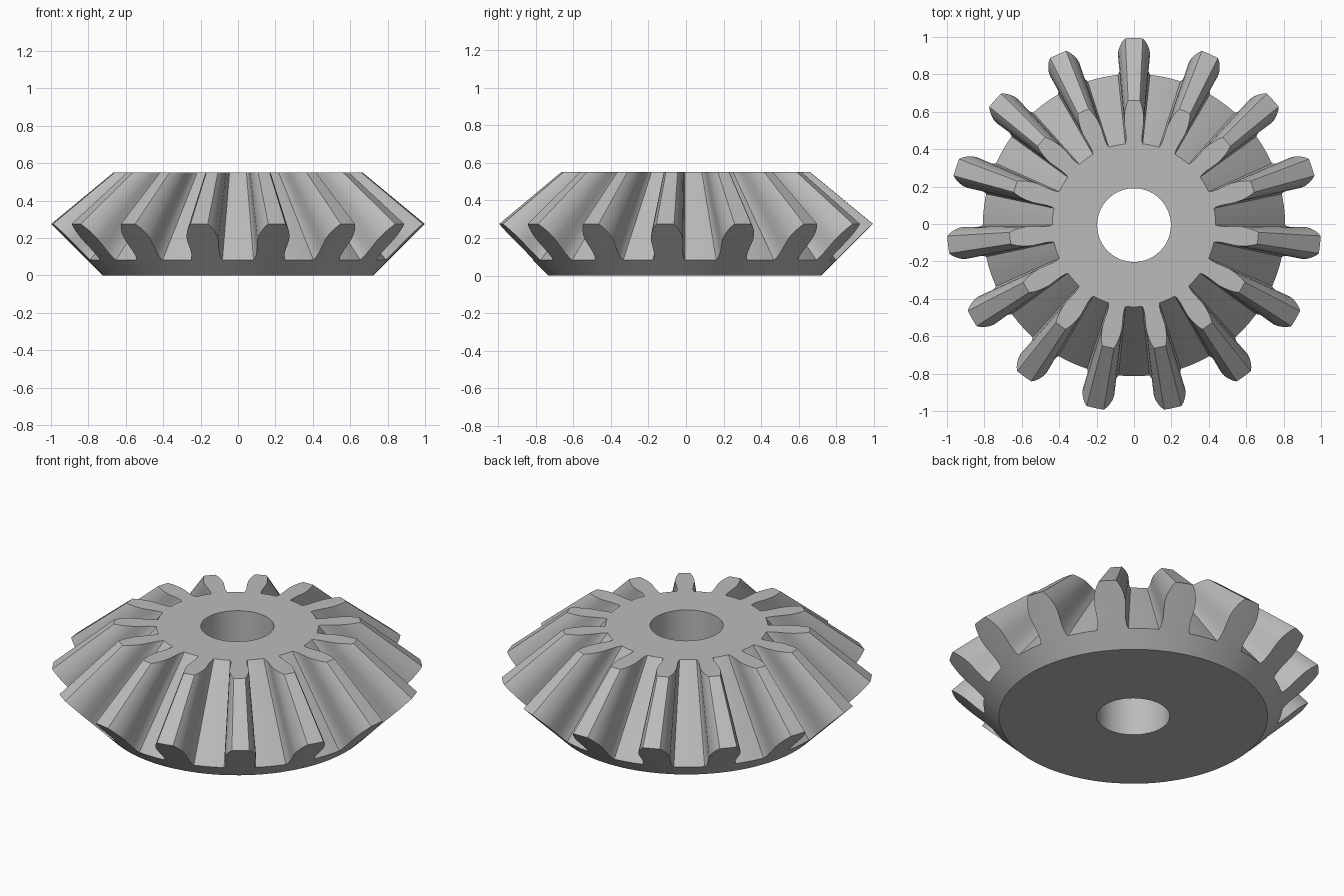
import bpy, bmesh, math

cube = bpy.data.objects.get("Cube")
if cube:
    bpy.data.objects.remove(cube, do_unlink=True)

TEETH = 15
PITCH = 2 * math.pi / TEETH
TOP, APEX = 0.55, 1.1          # top face height, apex of the tooth cones
BASE_R, ROOT_R, HOLE_R = 0.725, 0.808, 0.197
SHIFT_Y = -0.006               # centres the odd-toothed outline

# Tooth outline on the back cone: (radius, half width), root to tip
TOOTH = [(ROOT_R, 0.086), (0.822, 0.079), (0.85, 0.077), (0.88, 0.081),
         (0.915, 0.086), (0.94, 0.083), (0.965, 0.073), (0.985, 0.061), (1.0, 0.047)]

steel = bpy.data.materials.new("steel grey")
steel.use_nodes = True
grey = (0.5, 0.5, 0.5, 1)
steel.diffuse_color = grey
steel.node_tree.nodes["Principled BSDF"].inputs["Base Color"].default_value = grey

bm = bmesh.new()


def polar(r, a, z):
    return bm.verts.new((r * math.cos(a), r * math.sin(a) + SHIFT_Y, z))


def pair(r, a):
    """Vertex on the back cone and its match on the top face, towards the apex."""
    z = r - BASE_R
    k = (APEX - TOP) / (APEX - z)
    return polar(r, a, z), polar(r * k, a, TOP)


def strip(low, high):
    """Quads between two vertex rows."""
    for i in range(len(low) - 1):
        bm.faces.new((low[i], low[i + 1], high[i + 1], high[i]))


root = []                      # full root circle, as (back, top) pairs
angles = []
for t in range(TEETH):
    mid = math.pi / 2 + t * PITCH
    rows = []
    for r, half in TOOTH:
        a = half / r
        rows.append([pair(r, mid + s * a) for s in (-1, 0, 1)])
    # Tooth end faces on the back cone and the top face
    for lower, upper in zip(rows, rows[1:]):
        strip([p[0] for p in lower], [p[0] for p in upper])
        strip([p[1] for p in upper], [p[1] for p in lower])
    # Tooth flanks and tip land
    outline = [r[0] for r in rows] + [rows[-1][1]] + [r[2] for r in reversed(rows)]
    strip([p[0] for p in outline], [p[1] for p in outline])
    # Root circle under the tooth and across the gap
    a = TOOTH[0][1] / ROOT_R
    root += rows[0]
    angles += [mid - a, mid, mid + a]
    for i in (1, 2):
        g = mid + a + (PITCH - 2 * a) * i / 3
        root.append(pair(ROOT_R, g))
        angles.append(g)

# Root lands between the teeth
count = len(root)
for i in range(count):
    if i % 5 >= 2:
        land = [root[i], root[(i + 1) % count]]
        strip([p[0] for p in land], [p[1] for p in land])

# Lower back cone, underside, bore and top face
rings = [[p[0] for p in root],
         [polar(BASE_R, a, 0) for a in angles],
         [polar(HOLE_R, a, 0) for a in angles],
         [polar(HOLE_R, a, TOP) for a in angles],
         [p[1] for p in root]]
for one, two in zip(rings, rings[1:]):
    strip(two + two[:1], one + one[:1])

bmesh.ops.recalc_face_normals(bm, faces=bm.faces)
mesh = bpy.data.meshes.new("bevel_gear")
bm.to_mesh(mesh)
bm.free()
gear = bpy.data.objects.new("bevel_gear", mesh)
bpy.context.collection.objects.link(gear)
mesh.materials.append(steel)

bpy.ops.object.select_all(action='DESELECT')
gear.select_set(True)
bpy.context.view_layer.objects.active = gear
bpy.ops.object.shade_smooth_by_angle(angle=math.radians(30))
